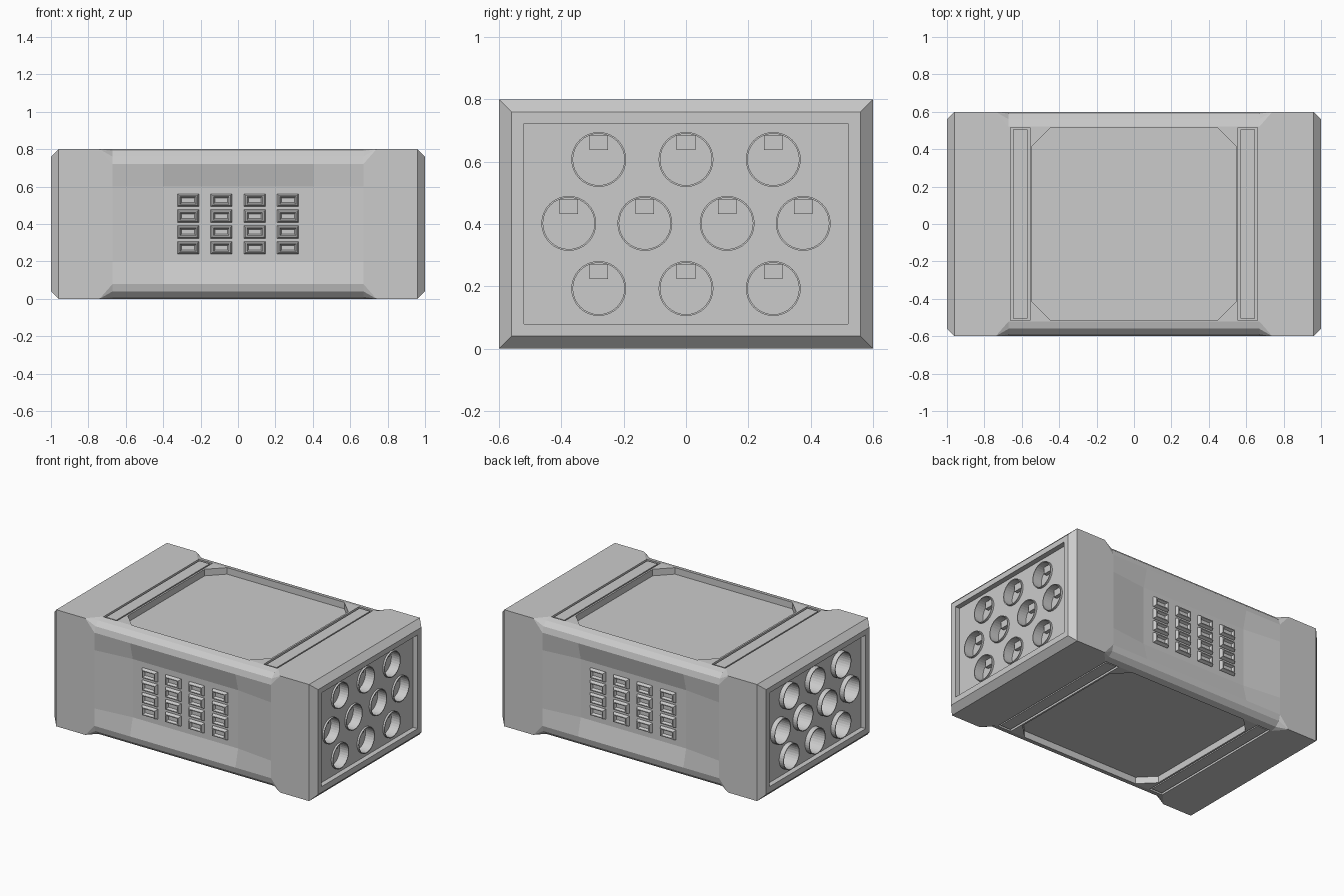
import bpy, bmesh, math

if "Cube" in bpy.data.objects:
    bpy.data.objects.remove(bpy.data.objects["Cube"])

grey = bpy.data.materials.new("casing_grey")
grey.diffuse_color = (0.6, 0.6, 0.6, 1)
grey.use_nodes = True
grey.node_tree.nodes["Principled BSDF"].inputs["Base Color"].default_value = grey.diffuse_color


def finish(name, bm):
    bmesh.ops.recalc_face_normals(bm, faces=bm.faces[:])
    me = bpy.data.meshes.new(name)
    bm.to_mesh(me)
    bm.free()
    me.materials.append(grey)
    ob = bpy.data.objects.new(name, me)
    bpy.context.collection.objects.link(ob)
    return ob


def loft(bm, rings, cap_start=False, cap_end=False):
    vs = [[bm.verts.new(p) for p in r] for r in rings]
    n = len(rings[0])
    for a, b in zip(vs, vs[1:]):
        for i in range(n):
            j = (i + 1) % n
            bm.faces.new((a[i], a[j], b[j], b[i]))
    if cap_start:
        bm.faces.new(vs[0])
    if cap_end:
        bm.faces.new(vs[-1])


def box(bm, x0, x1, y0, y1, z0, z1):
    loft(bm, [[(x0, y0, z), (x1, y0, z), (x1, y1, z), (x0, y1, z)] for z in (z0, z1)], True, True)


def circle(x, y, z, r, n=32):
    return [(x, y + r * math.cos(2 * math.pi * i / n), z + r * math.sin(2 * math.pi * i / n))
            for i in range(n)]


# Casing: cross sections lofted along x
def section(x, hy, hz, r, dent):
    quarter = []
    for k in range(4):  # one rounded corner, from side to top
        a = math.radians(30 * k)
        quarter.append((hy - r + r * math.cos(a), hz - r + r * math.sin(a)))
    loop = [(hy - dent, -0.2), (hy - dent, 0.2)] + quarter
    loop += [(-y, z) for y, z in reversed(quarter)] + [(-hy + dent, 0.2), (-hy + dent, -0.2)]
    loop += [(-y, -z) for y, z in quarter] + [(y, -z) for y, z in reversed(quarter)]
    return [(x, y, z + 0.4) for y, z in loop]


half = [(1, 0.56, 0.36, 0, 0), (0.96, 0.6, 0.4, 0, 0), (0.74, 0.6, 0.4, 0, 0),
        (0.67, 0.6, 0.4, 0.08, 0), (0.4, 0.6, 0.4, 0.08, 0.03)]
rings = [section(-s[0], *s[1:]) for s in half] + [section(*s) for s in reversed(half)]
bm = bmesh.new()
loft(bm, rings, True, True)
bmesh.ops.remove_doubles(bm, verts=bm.verts[:], dist=1e-5)
casing = finish("casing", bm)

# Cutters: end panels, top and bottom recesses, strip grooves
panel_x = 0.965
holes = [(y, z) for z in (0.607, 0.193) for y in (-0.28, 0, 0.28)]
holes += [(y, 0.402) for y in (-0.376, -0.132, 0.132, 0.376)]


def octagon(z):
    a, b, c = 0.545, 0.517, 0.1
    q = [(a, b - c), (a - c, b)]
    pts = q + [(-x, y) for x, y in reversed(q)] + [(-x, -y) for x, y in q]
    pts += [(x, -y) for x, y in reversed(q)]
    return [(x, y, z) for x, y in pts]


def cut(name, bm):
    cutter = finish(name, bm)
    cutter.hide_render = True
    cutter.hide_viewport = False
    cutter.display_type = 'WIRE'
    m = casing.modifiers.new(name, 'BOOLEAN')
    m.object = cutter
    m.operation = 'DIFFERENCE'
    m.solver = 'EXACT'


bm = bmesh.new()
for s in (-1, 1):
    x0, x1 = sorted((s * panel_x, s * 1.1))
    box(bm, x0, x1, -0.52, 0.52, 0.08, 0.723)
for z0, z1, g0, g1 in ((0.755, 0.9, 0.78, 0.9), (-0.1, 0.045, -0.1, 0.02)):
    loft(bm, [octagon(z0), octagon(z1)], True, True)
    for s in (-1, 1):
        x0, x1 = sorted((s * 0.557, s * 0.66))
        box(bm, x0, x1, -0.517, 0.517, g0, g1)
cut("recess_cutter", bm)

# Cutter: tube bores, shallow on the right and deep on the left
bm = bmesh.new()
floor_x, deep_x = 0.91, -0.7
for y, z in holes:
    loft(bm, [circle(floor_x, y, z, 0.083), circle(1.1, y, z, 0.083)], True, True)
    loft(bm, [circle(deep_x, y, z, 0.083), circle(-1.1, y, z, 0.083)], True, True)
cut("bore_cutter", bm)

# Strips set in the grooves on top and bottom
bm = bmesh.new()
for z0, z1 in ((0.77, 0.797), (0.003, 0.03)):
    for s in (-1, 1):
        x0, x1 = sorted((s * 0.569, s * 0.648))
        box(bm, x0, x1, -0.506, 0.506, z0, z1)
finish("cross_strips", bm)

# Tube lips on both ends
bm = bmesh.new()
for y, z in holes:
    for base, tip in ((0.96, 0.978), (-0.96, -0.998)):
        loft(bm, [circle(base, y, z, 0.088), circle(tip, y, z, 0.088),
                  circle(tip, y, z, 0.0825), circle(base, y, z, 0.0825)])
finish("tube_lips", bm)

# Small latch block in each right-hand tube
bm = bmesh.new()
for y, z in holes:
    box(bm, floor_x - 0.01, floor_x + 0.025, y - 0.03, y + 0.03, z + 0.03, z + 0.077)
finish("tube_latches", bm)

# Vents: framed pits in a 4 x 4 grid on front and back
bm = bmesh.new()
profile = [(0.0575, 0.034, 0.56), (0.0575, 0.034, 0.575), (0.049, 0.026, 0.592),
           (0.042, 0.02, 0.592), (0.034, 0.012, 0.576)]
for side in (-1, 1):
    for i in range(4):
        for j in range(4):
            x, z = (i - 1.5) * 0.178, 0.4 + (j - 1.5) * 0.085
            loft(bm, [[(x + a * w, side * y, z + b * h) for a, b in
                       ((-1, -1), (1, -1), (1, 1), (-1, 1))] for w, h, y in profile], True, True)
finish("vents", bm)
